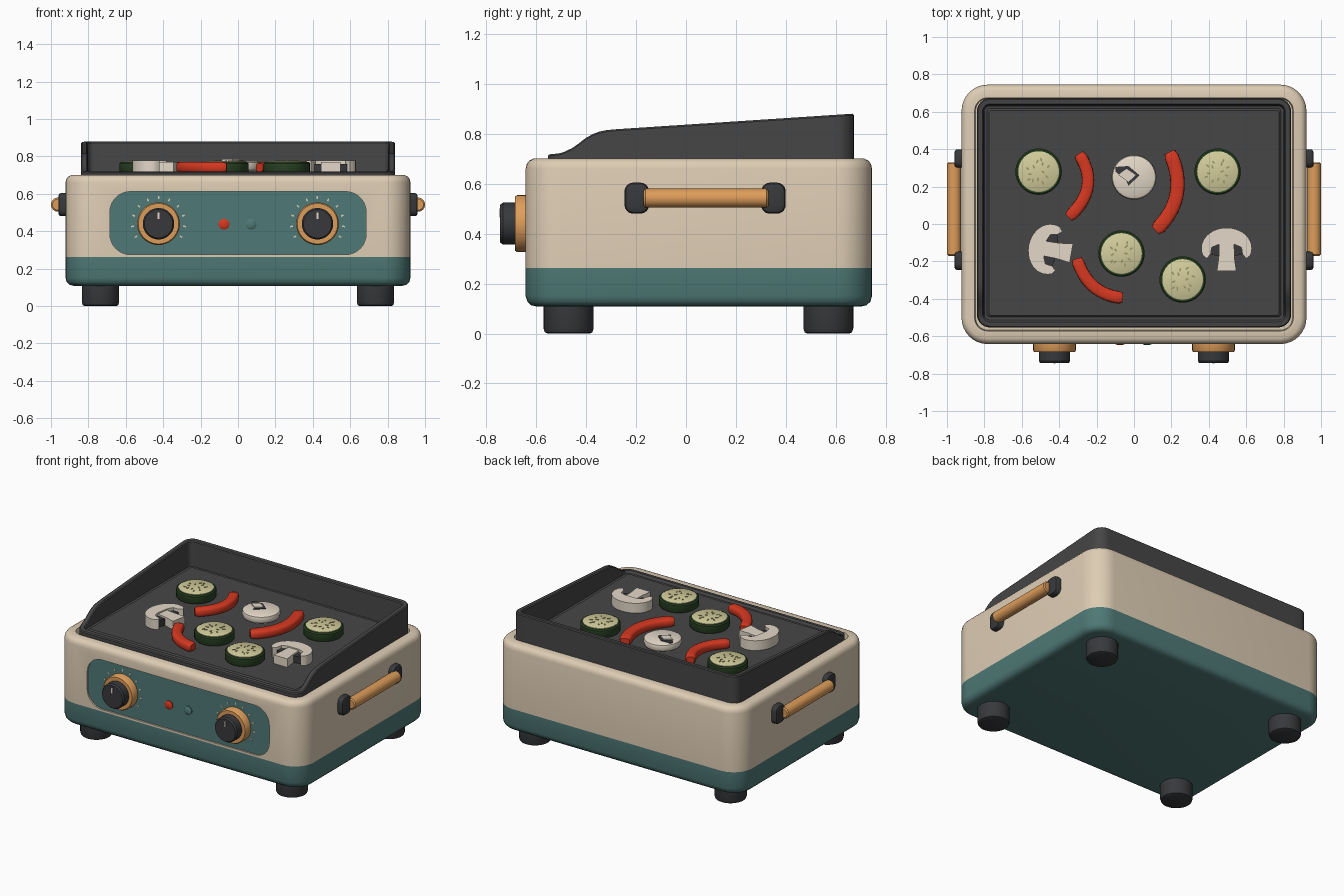
import bpy, bmesh, math, random
from mathutils import Vector, Matrix

if "Cube" in bpy.data.objects:
    bpy.data.objects.remove(bpy.data.objects["Cube"])

random.seed(4)
PI = math.pi


def mat(name, r, g, b):
    lin = [(c / 255 / 12.92 if c < 11 else ((c / 255 + 0.055) / 1.055) ** 2.4) for c in (r, g, b)]
    m = bpy.data.materials.new(name)
    m.diffuse_color = (*lin, 1)
    m.use_nodes = True
    m.node_tree.nodes["Principled BSDF"].inputs["Base Color"].default_value = m.diffuse_color
    return m


CREAM = mat("cream enamel", 222, 205, 180)
TEAL = mat("teal enamel", 78, 121, 118)
IRON = mat("charcoal iron", 70, 70, 71)
BLACK = mat("dark rubber", 56, 57, 60)
WOOD = mat("honey wood", 222, 157, 90)
RED = mat("pepper red", 214, 56, 32)
RIND = mat("rind green", 42, 68, 36)
FLESH = mat("courgette flesh", 211, 205, 155)
SEED = mat("seed olive", 160, 152, 108)
MUSH = mat("mushroom white", 228, 217, 200)


def finish(name, bm, material, matrix=None, angle=35):
    bmesh.ops.recalc_face_normals(bm, faces=bm.faces)
    me = bpy.data.meshes.new(name)
    bm.to_mesh(me)
    bm.free()
    me.materials.append(material)
    ob = bpy.data.objects.new(name, me)
    bpy.context.collection.objects.link(ob)
    if matrix:
        ob.matrix_world = matrix
    smooth(ob, angle)
    return ob


def smooth(ob, angle=35):
    bpy.ops.object.select_all(action='DESELECT')
    ob.select_set(True)
    bpy.context.view_layer.objects.active = ob
    bpy.ops.object.shade_smooth_by_angle(angle=math.radians(angle))


def loft(name, rings, material, matrix=None, angle=35):
    """Skin a stack of equal-length point loops and cap both ends."""
    bm = bmesh.new()
    loops = [[bm.verts.new(p) for p in ring] for ring in rings]
    n = len(loops[0])
    for a, b in zip(loops, loops[1:]):
        for i in range(n):
            bm.faces.new((a[i], a[(i + 1) % n], b[(i + 1) % n], b[i]))
    bm.faces.new(loops[0])
    bm.faces.new(loops[-1])
    return finish(name, bm, material, matrix, angle)


def rrect(x0, x1, y0, y1, r, inset=0, z=0, seg=1):
    """Rounded rectangle loop; z may be a function of y."""
    x0, x1, y0, y1 = x0 + inset, x1 - inset, y0 + inset, y1 - inset
    r = max(r - inset, 0.015)
    pts = []
    for k, (cx, cy) in enumerate([(x1 - r, y1 - r), (x0 + r, y1 - r), (x0 + r, y0 + r), (x1 - r, y0 + r)]):
        arc = [(cx + r * math.cos(PI / 2 * (k + i / 8)), cy + r * math.sin(PI / 2 * (k + i / 8))) for i in range(9)]
        if pts and seg > 1:
            a, b = pts[-1], arc[0]
            pts += [(a[0] + (b[0] - a[0]) * j / seg, a[1] + (b[1] - a[1]) * j / seg) for j in range(1, seg)]
        pts += arc
    if seg > 1:
        a, b = pts[-1], pts[0]
        pts += [(a[0] + (b[0] - a[0]) * j / seg, a[1] + (b[1] - a[1]) * j / seg) for j in range(1, seg)]
    return [(x, y, z(y) if callable(z) else z) for x, y in pts]


def lathe(name, profile, material, matrix, n=40):
    rings = [[(r * math.cos(2 * PI * i / n), r * math.sin(2 * PI * i / n), z) for i in range(n)] for r, z in profile]
    return loft(name, rings, material, matrix)


def prism(name, pts, z0, z1, material, matrix=None):
    return loft(name, [[(x, y, z0) for x, y in pts], [(x, y, z1) for x, y in pts]], material, matrix)


def at(x, y, z):
    return Matrix.Translation((x, y, z))


FRONT = Matrix.Rotation(PI / 2, 4, 'X')  # local z -> -y, local y -> z

# Body: teal base and cream housing
B = (-0.922, 0.922, -0.642, 0.745, 0.14)
loft("teal_base", [rrect(*B, i, z) for i, z in
     [(.045, .108), (.022, .113), (.007, .127), (0, .15), (0, .262)]], TEAL)
body = loft("cream_housing", [rrect(*B, i, z) for i, z in
     [(0, .262), (0, .66), (.004, .678), (.014, .692), (.03, .70), (.07, .70), (.075, .66)]], CREAM)

# Recessed control panel
P = (-0.685, 0.685, 0.275, 0.612, 0.11)
cutter = loft("panel_cutter", [rrect(*P, 0, .62), rrect(*P, 0, .72)], CREAM, FRONT)
cutter.hide_render = True
mod = body.modifiers.new("recess", 'BOOLEAN')
mod.object = cutter
mod.solver = 'EXACT'
bpy.context.view_layer.objects.active = body
bpy.ops.object.modifier_apply(modifier="recess")
bpy.data.objects.remove(cutter, do_unlink=True)
smooth(body)
loft("control_panel", [rrect(*P, 0, .61), rrect(*P, 0, .632)], TEAL, FRONT)

# Knobs with wooden rings, pointers and tick marks
for side, x in (("left", -0.425), ("right", 0.425)):
    M = at(x, 0, .44) @ FRONT
    lathe(side + "_knob_ring", [(.114, .625), (.114, .676), (.108, .685), (.07, .685)], WOOD, M)
    lathe(side + "_knob", [(.084, .68), (.084, .733), (.076, .744)], BLACK, M)
    prism(side + "_knob_pointer", [(-.005, .025), (.005, .025), (.005, .06), (-.005, .06)], .742, .747, MUSH, M)
    for i in range(11):
        a = math.radians(-30 + 24 * i)
        prism(side + "_dial_tick", [(.132, -.004), (.147, -.004), (.147, .004), (.132, .004)],
              .63, .635, CREAM, M @ Matrix.Rotation(a, 4, 'Z'))

# Indicator lights
for name, x, m in (("red_light", -.075, RED), ("green_light", .07, TEAL)):
    lathe(name, [(.029, .625), (.029, .639), (.02, .645), (.008, .647)], m, at(x, 0, .437) @ FRONT, 24)

# Feet
for x in (-.735, .735):
    for y in (-.47, .57):
        lathe("foot", [(.085, 0), (.095, .005), (.1, .02), (.1, .115)], BLACK, at(x, y, 0))

# Side handles: wooden bar with two dark brackets each
for s in (-1, 1):
    lathe("handle_bar", [(.03, -.25), (.038, -.243), (.038, .243), (.03, .25)], WOOD,
          at(s * .962, .08, .542) @ FRONT, 24)
    for y in (-.197, .35):
        M = at(s * .915, y, .542) @ Matrix.Rotation(s * PI / 2, 4, 'Y')
        R = (-.062, .062, -.049, .049, .035)
        loft("handle_bracket", [rrect(*R, i, z) for i, z in
             [(0, -.01), (0, .032), (.005, .041), (.014, .045)]], BLACK, M)

# Griddle pan with a wall that rises towards the back
STEPS = [(-.56, .716), (-.5, .722), (-.45, .745), (-.40, .784), (-.36, .806), (-.31, .816), (.68, .881)]


def wall(y):
    for (a, p), (b, q) in zip(STEPS, STEPS[1:]):
        if y <= b:
            return p + (q - p) * max(0, y - a) / (b - a)
    return STEPS[-1][1]


G = (-.84, .84, -.553, .672, .07)
loft("griddle_pan", [rrect(*G, i, z, 40) for i, z in
     [(0, .665), (0, lambda y: wall(y) - .006), (.006, wall), (.03, wall), (.036, lambda y: wall(y) - .006),
      (.04, .705), (.055, .702), (.064, .712)]], IRON)

# Courgette slices
for x, y in ((-.51, .28), (.447, .28), (-.067, -.158), (.26, -.297)):
    M = at(x, y, 0)
    lathe("courgette_rind", [(.118, .711), (.124, .72), (.124, .763), (.117, .77)], RIND, M)
    lathe("courgette_flesh", [(.109, .765), (.109, .773), (.104, .776)], FLESH, M)
    for i in range(13):
        a = i * 2.4 + random.uniform(-.2, .2)
        r = .024 + .045 * math.sqrt(i / 13)
        seed = [(.011 * math.cos(t * PI / 4), .005 * math.sin(t * PI / 4)) for t in range(8)]
        prism("courgette_seed", seed, .774, .779, SEED,
              M @ Matrix.Rotation(a, 4, 'Z') @ at(r, 0, 0) @ Matrix.Rotation(random.uniform(-.6, .6), 4, 'Z'))

# Curved pepper strips
for a, m, b, w in (((-.295, .375), (-.248, .2), (-.35, .035), .033),
                   ((.19, .385), (.228, .16), (.115, -.035), .038),
                   ((-.305, -.185), (-.215, -.335), (-.06, -.395), .033)):
    a, m, b = Vector(a), Vector(m), Vector(b)
    c = 2 * m - (a + b) / 2
    rings = []
    for i in range(21):
        t = i / 20
        p = a * (1 - t) ** 2 + c * 2 * t * (1 - t) + b * t * t
        d = ((c - a) * (1 - t) + (b - c) * t).normalized()
        k = .75 if i in (0, 20) else 1
        ring = []
        for j in range(16):
            u, v = math.cos(j * PI / 8), math.sin(j * PI / 8)
            u, v = (math.copysign(abs(e) ** .6, e) * k for e in (u, v))
            ring.append((p.x - d.y * w * u, p.y + d.x * w * u, .741 + .029 * v))
        rings.append(ring)
    loft("pepper_strip", rings, RED, angle=40)

# Mushroom slices: cap with curled tips, stem and dark gills
arc = [(.135 * math.cos(math.radians(t)), .11 * math.sin(math.radians(t))) for t in range(-20, 201, 10)]
cap = arc + [(-.105, -.055), (-.085, -.03), (-.08, .005), (-.045, .02), (.045, .02), (.08, .005), (.085, -.03), (.105, -.055)]
stem = [(-.04, .04), (-.042, -.05), (-.052, -.122), (.052, -.122), (.042, -.05), (.04, .04)]
gill = [(-.1, -.03), (-.04, -.042), (.04, -.042), (.1, -.03), (.09, .03), (-.09, .03)]
for x, y, deg in ((.495, -.13, 0), (-.455, -.135, 80)):
    M = at(x, y, 0) @ Matrix.Rotation(math.radians(deg), 4, 'Z')
    prism("mushroom_cap", cap, .712, .778, MUSH, M)
    prism("mushroom_stem", stem, .712, .77, MUSH, M)
    prism("mushroom_gills", gill, .712, .758, BLACK, M)

# Whole mushroom cap lying gill side up
M = at(0, .25, 0)
lathe("round_mushroom", [(.085, .711), (.112, .727), (.12, .75), (.115, .768), (.1, .776)], MUSH, M)
prism("round_mushroom_gills", [(-.1, .055), (-.03, .06), (.03, .01), (-.03, -.045), (-.045, -.01), (-.1, .03)],
      .774, .779, BLACK, M)
prism("round_mushroom_stem", [(-.085, .012), (-.04, .045), (.01, .012), (-.03, -.025)], .774, .785, MUSH, M)
